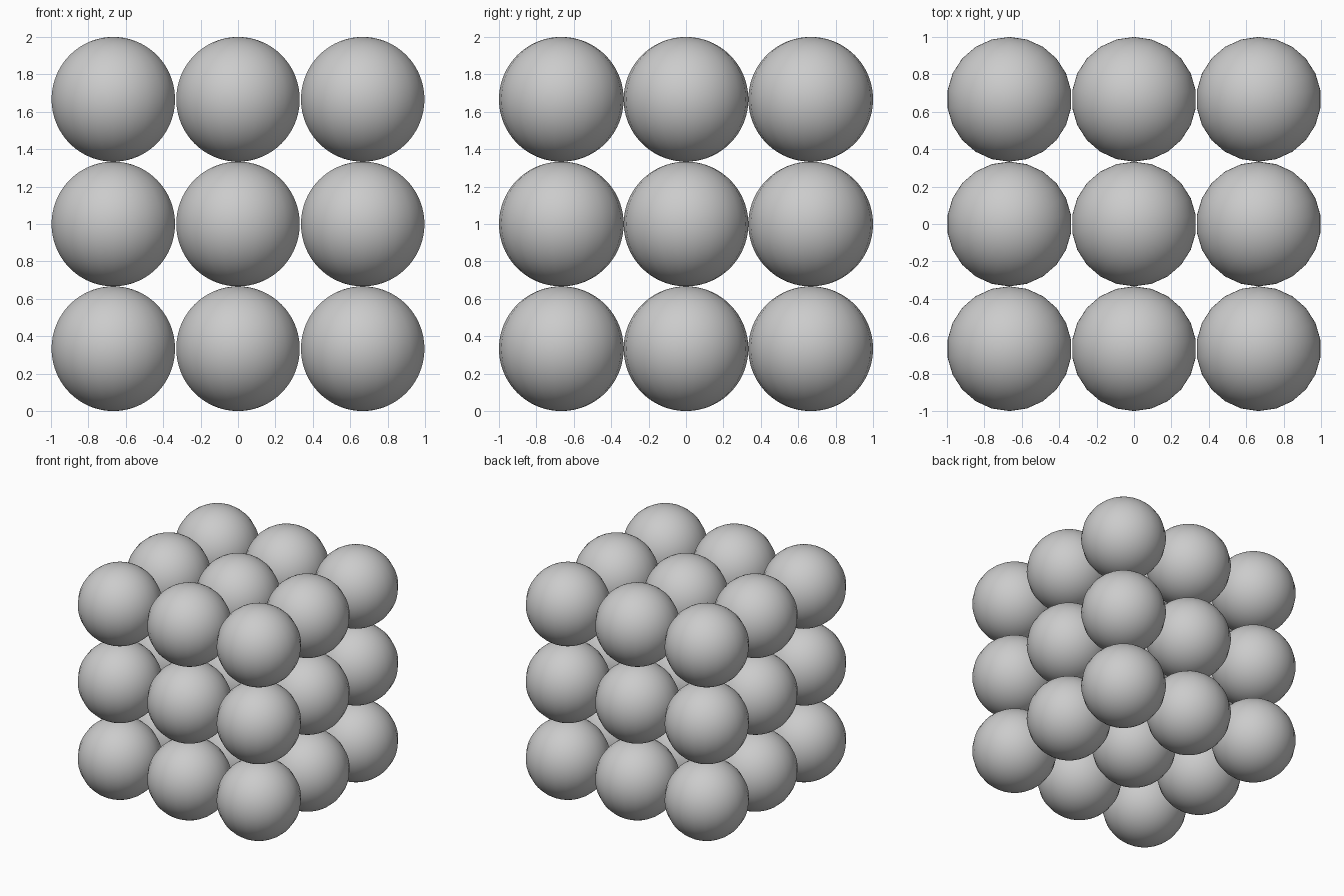
import bpy

if "Cube" in bpy.data.objects:
    bpy.data.objects.remove(bpy.data.objects["Cube"])

# 3 x 3 x 3 stack of touching balls
R = 1 / 3
STEP = 2 * R

for ix in range(3):
    for iy in range(3):
        for iz in range(3):
            bpy.ops.mesh.primitive_uv_sphere_add(
                segments=22, ring_count=48, radius=R,
                location=((ix - 1) * STEP, (iy - 1) * STEP, R + iz * STEP))
            ball = bpy.context.object
            ball.name = f"ball_{ix}_{iy}_{iz}"
            bpy.ops.object.shade_smooth()
